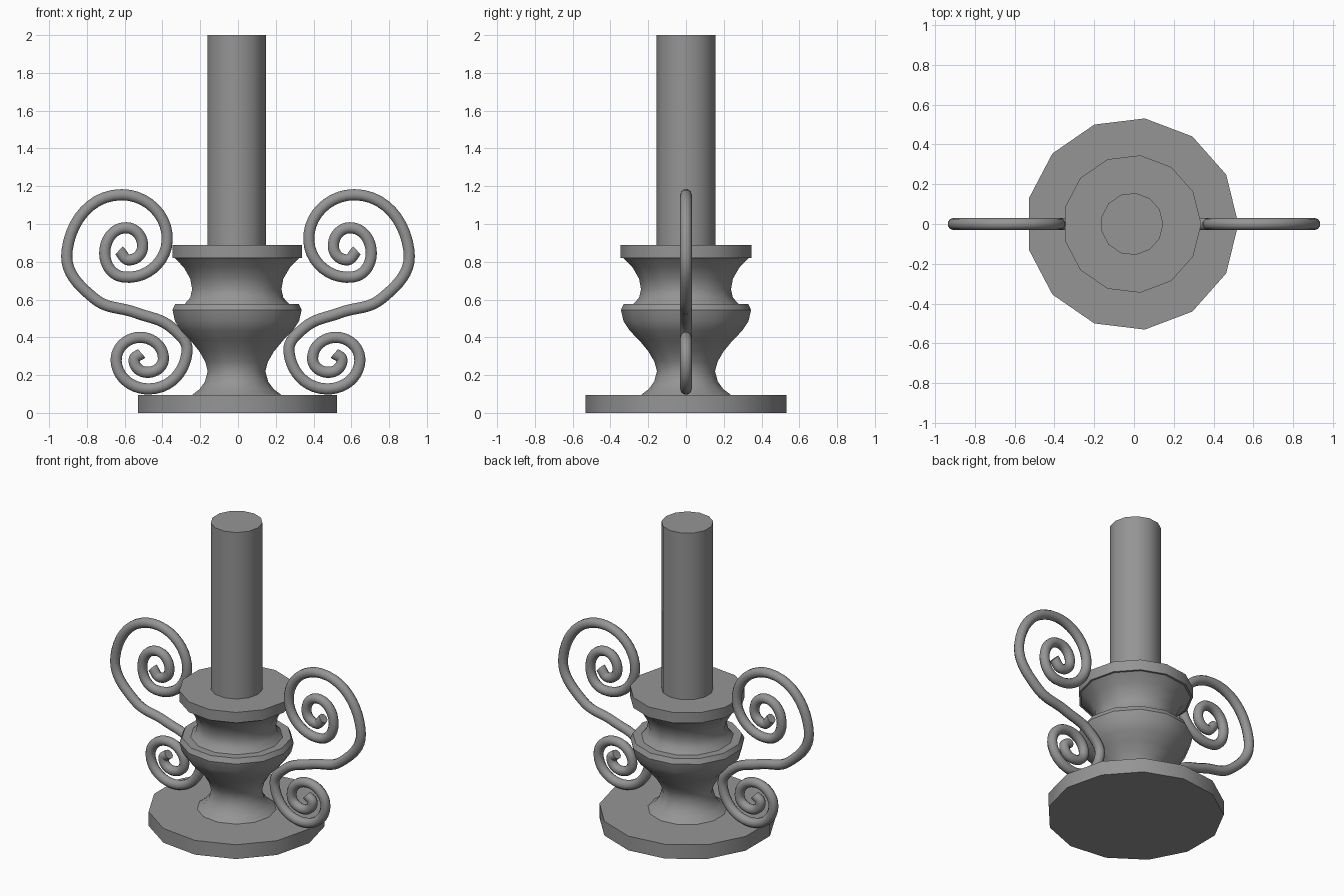
import bpy
import math
from math import radians, cos, sin, pi

cube = bpy.data.objects.get("Cube")
if cube:
    bpy.data.objects.remove(cube, do_unlink=True)

grey = bpy.data.materials.new("plain grey")
grey.use_nodes = True
colour = (0.3, 0.3, 0.3, 1)
grey.diffuse_color = colour
grey.node_tree.nodes["Principled BSDF"].inputs["Base Color"].default_value = colour

SIDES = 13
AXIS_X = -0.01


def select_only(obj):
    bpy.ops.object.select_all(action='DESELECT')
    obj.select_set(True)
    bpy.context.view_layer.objects.active = obj


def lathe(name, profile):
    """Turn a (radius, height) profile around the upright axis, closed at both ends."""
    verts, faces = [], []
    for r, z in profile:
        for i in range(SIDES):
            a = 2 * pi * i / SIDES
            verts.append((AXIS_X + r * cos(a), r * sin(a), z))
    for k in range(len(profile) - 1):
        for i in range(SIDES):
            j = (i + 1) % SIDES
            a, b = k * SIDES, (k + 1) * SIDES
            faces.append((a + i, a + j, b + j, b + i))
    faces.append(tuple(reversed(range(SIDES))))
    faces.append(tuple(range(len(verts) - SIDES, len(verts))))
    mesh = bpy.data.meshes.new(name)
    mesh.from_pydata(verts, [], faces)
    mesh.materials.append(grey)
    obj = bpy.data.objects.new(name, mesh)
    bpy.context.collection.objects.link(obj)
    select_only(obj)
    bpy.ops.object.shade_smooth_by_angle(angle=radians(35))
    return obj


# Base plate, turned stem with drip collar, and candle
lathe("base", [(0.535, 0), (0.535, 0.095)])
lathe("stem", [(0.24, 0.095), (0.20, 0.125), (0.17, 0.165), (0.155, 0.22),
               (0.168, 0.27), (0.20, 0.325), (0.25, 0.385), (0.30, 0.435),
               (0.333, 0.485), (0.347, 0.545), (0.332, 0.577), (0.28, 0.577),
               (0.25, 0.61), (0.24, 0.655), (0.25, 0.71), (0.285, 0.77),
               (0.335, 0.82)])
lathe("collar", [(0.348, 0.82), (0.348, 0.89)])
lathe("candle", [(0.157, 0.885), (0.157, 2.0)])

# Scroll path, from the upper coil's centre to the lower coil's centre
SCROLL = [(0.63, 0.86), (0.575, 0.81), (0.505, 0.88), (0.59, 0.98),
          (0.705, 0.86), (0.61, 0.72), (0.375, 0.91), (0.615, 1.155),
          (0.905, 0.86), (0.76, 0.605), (0.54, 0.53), (0.35, 0.45),
          (0.27, 0.32), (0.465, 0.127), (0.645, 0.275), (0.52, 0.40),
          (0.395, 0.285), (0.485, 0.215), (0.55, 0.28), (0.51, 0.315)]


def scroll(name, side):
    curve = bpy.data.curves.new(name, 'CURVE')
    curve.dimensions = '3D'
    curve.bevel_depth = 0.031
    curve.bevel_resolution = 3
    curve.resolution_u = 10
    curve.use_fill_caps = True
    spline = curve.splines.new('BEZIER')
    spline.bezier_points.add(len(SCROLL) - 1)
    for point, (x, z) in zip(spline.bezier_points, SCROLL):
        point.co = (side * x, 0, z)
        point.handle_left_type = point.handle_right_type = 'AUTO'
    curve.materials.append(grey)
    obj = bpy.data.objects.new(name, curve)
    bpy.context.collection.objects.link(obj)
    select_only(obj)
    bpy.ops.object.convert(target='MESH')
    bpy.ops.object.shade_smooth_by_angle(angle=radians(50))


# Pair of mirrored scroll handles
for name, side in (("left_scroll", 1), ("right_scroll", -1)):
    scroll(name, side)
